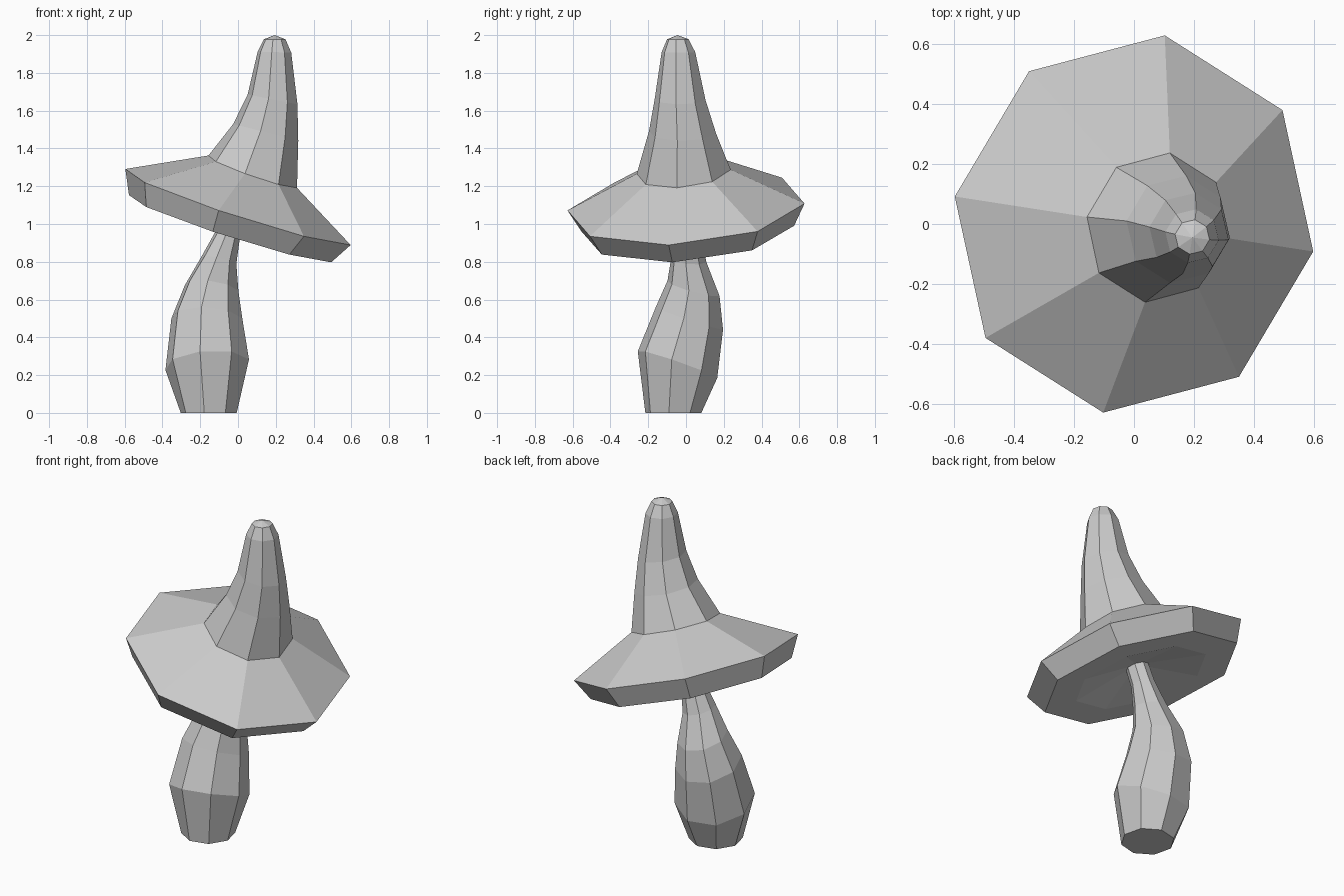
import bpy, bmesh
from math import cos, sin, radians
from mathutils import Vector

if "Cube" in bpy.data.objects:
    bpy.data.objects.remove(bpy.data.objects["Cube"])

SIDES = 8
PHASE = radians(-9)


def ring_loft(name, rings, tip=None):
    """Loft tilted octagons: (x, y, z, radius, slope_x, slope_y), first to last."""
    bm = bmesh.new()
    loops = []
    for x, y, z, r, sx, sy in rings:
        tilt = Vector((0, 0, 1)).rotation_difference(Vector((-sx, -sy, 1)))
        loop = []
        for i in range(SIDES):
            a = PHASE + radians(360 / SIDES) * i
            p = Vector((x, y, z)) + tilt @ Vector((r * cos(a), r * sin(a), 0))
            loop.append(bm.verts.new(p))
        loops.append(loop)
    for lo, hi in zip(loops, loops[1:]):
        for i in range(SIDES):
            j = (i + 1) % SIDES
            bm.faces.new((lo[i], lo[j], hi[j], hi[i]))
    bm.faces.new(loops[0][::-1])
    if tip:
        apex = bm.verts.new(tip)
        for i in range(SIDES):
            bm.faces.new((loops[-1][i], loops[-1][(i + 1) % SIDES], apex))
    else:
        bm.faces.new(loops[-1])
    bmesh.ops.recalc_face_normals(bm, faces=bm.faces)
    mesh = bpy.data.meshes.new(name)
    bm.to_mesh(mesh)
    bm.free()
    ob = bpy.data.objects.new(name, mesh)
    bpy.context.collection.objects.link(ob)
    return ob


# Curved, bulging stem
ring_loft("stem", [
    (-0.155, -0.067, 0.0, 0.15, 0, 0),
    (-0.163, -0.045, 0.255, 0.225, 0.08, -0.35),
    (-0.165, 0.018, 0.50, 0.19, -0.05, -0.33),
    (-0.14, 0.04, 0.66, 0.145, -0.15, -0.28),
    (-0.10, 0.015, 0.81, 0.095, -0.25, -0.1),
    (-0.055, 0.01, 0.94, 0.068, -0.32, 0.05),
    (-0.02, 0.0, 1.05, 0.065, -0.32, 0.08),
])

# Tilted cap: hollow underside, brim, then the bent crown
ring_loft("cap", [
    (-0.022, 0.004, 1.04, 0.06, -0.32, 0.08),
    (-0.042, 0.01, 0.975, 0.385, -0.32, 0.08),
    (-0.042, 0.01, 0.975, 0.57, -0.32, 0.08),
    (0.0, 0.0, 1.09, 0.636, -0.325, 0.082),
    (0.078, -0.012, 1.277, 0.252, -0.35, 0.10),
    (0.147, -0.018, 1.485, 0.18, -0.26, 0.0),
    (0.183, -0.031, 1.66, 0.136, -0.2, 0.0),
    (0.193, -0.04, 1.91, 0.09, -0.03, 0.0),
    (0.194, -0.043, 1.978, 0.058, 0.0, 0.0),
], tip=(0.194, -0.045, 2.0))
